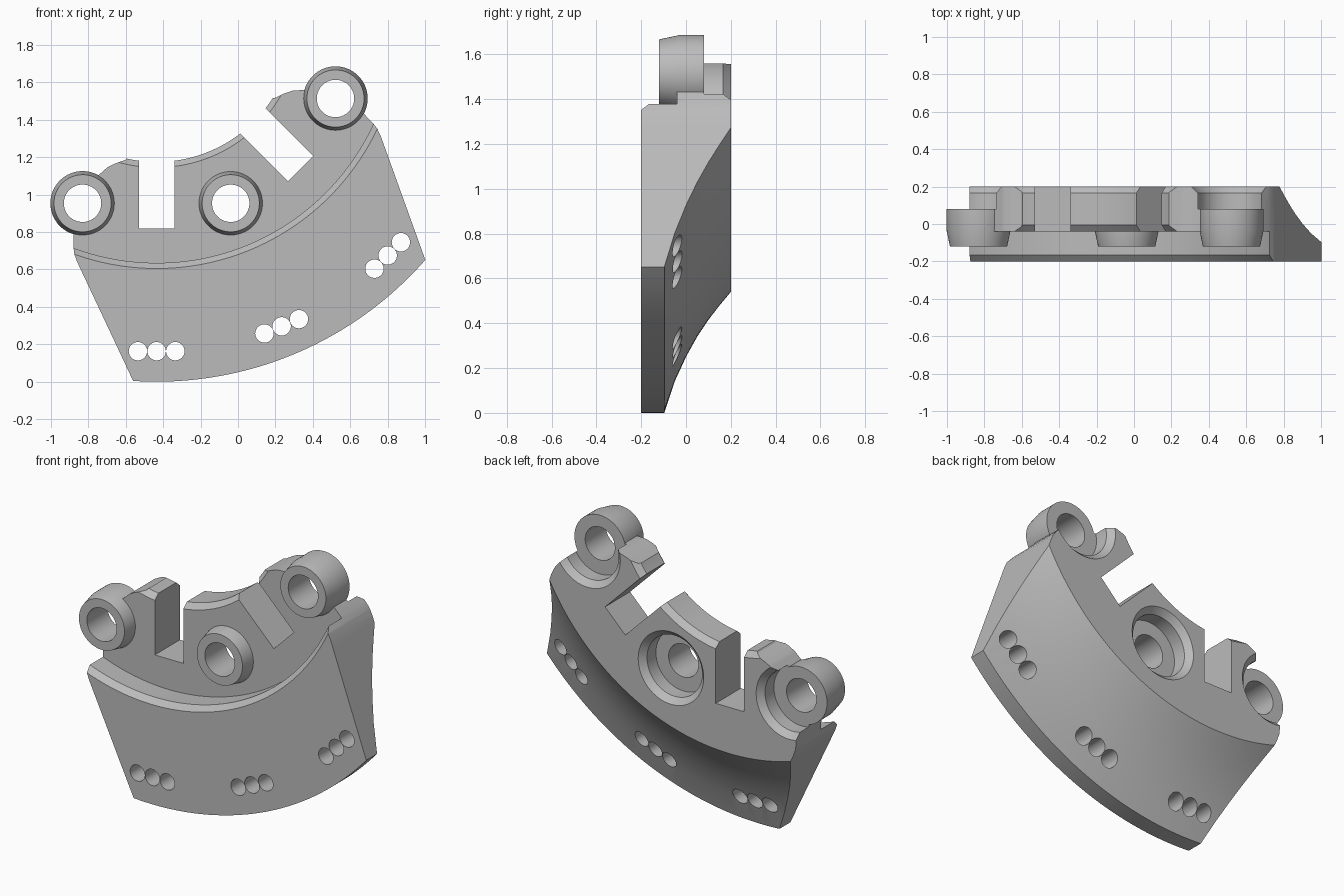
import bpy, bmesh
from math import sin, cos, radians

if "Cube" in bpy.data.objects:
    bpy.data.objects.remove(bpy.data.objects["Cube"])

CX, CZ = -0.435, 1.91      # centre of all the arcs
MID = -67.5                # direction of the mirror line
BOSS_R, HOLE_R = 1.035, 1.747

steel = bpy.data.materials.new("grey_metal")
steel.use_nodes = True
steel.diffuse_color = (0.5, 0.5, 0.5, 1)
steel.node_tree.nodes["Principled BSDF"].inputs["Base Color"].default_value = (0.5, 0.5, 0.5, 1)


def polar(r, a, side=0.0):
    """Point at radius r and angle a from the mirror line, shifted sideways."""
    t = radians(MID + a)
    return CX + r * cos(t) - side * sin(t), CZ + r * sin(t) + side * cos(t)


def make(name, bm):
    bmesh.ops.recalc_face_normals(bm, faces=bm.faces)
    me = bpy.data.meshes.new(name)
    bm.to_mesh(me)
    bm.free()
    me.materials.append(steel)
    ob = bpy.data.objects.new(name, me)
    bpy.context.collection.objects.link(ob)
    return ob


def lathe(name, profile, centre, start=0, end=360, steps=64):
    """Turn a closed (radius, y) profile about an axis along y."""
    bm = bmesh.new()
    full = end - start == 360
    rings = []
    for i in range(steps if full else steps + 1):
        t = radians(start + (end - start) * i / steps)
        rings.append([bm.verts.new((centre[0] + r * cos(t), y, centre[1] + r * sin(t)))
                      for r, y in profile])
    n = len(profile)
    for i in range(steps):
        a, b = rings[i], rings[(i + 1) % len(rings)]
        for j in range(n):
            k = (j + 1) % n
            bm.faces.new((a[j], a[k], b[k], b[j]))
    if not full:
        bm.faces.new(rings[0])
        bm.faces.new(rings[-1])
    return make(name, bm)


def prism(name, points, y0=-0.4, y1=0.4):
    """Extrude an (x, z) outline along y."""
    bm = bmesh.new()
    face = bm.faces.new([bm.verts.new((x, y0, z)) for x, z in points])
    out = bmesh.ops.extrude_face_region(bm, geom=[face])["geom"]
    bmesh.ops.translate(bm, vec=(0, y1 - y0, 0),
                        verts=[v for v in out if isinstance(v, bmesh.types.BMVert)])
    return make(name, bm)


def disc(name, centre, r, steps=32):
    return prism(name, [(centre[0] + r * cos(radians(360 * i / steps)),
                         centre[1] + r * sin(radians(360 * i / steps))) for i in range(steps)])


def cut(ob, tool, mode="DIFFERENCE"):
    mod = ob.modifiers.new("cut", "BOOLEAN")
    mod.operation, mod.solver, mod.object = mode, "EXACT", tool
    bpy.context.view_layer.update()
    old = ob.data
    ob.data = bpy.data.meshes.new_from_object(
        ob.evaluated_get(bpy.context.evaluated_depsgraph_get()))
    ob.modifiers.clear()
    bpy.data.meshes.remove(old)
    bpy.data.objects.remove(tool)


# Curved body: stepped front, chamfered inner rim, hollowed outer back
section = [(0.765, -0.04), (1.275, -0.04), (1.275, -0.165), (1.305, -0.2), (1.91, -0.2),
           (1.91, -0.097), (1.77, -0.05), (1.66, 0), (1.57, 0.05), (1.495, 0.1),
           (1.43, 0.15), (1.37, 0.2), (0.765, 0.2), (0.735, 0.165), (0.735, -0.005)]
body = lathe("curved_body", section, (CX, CZ), MID - 50, MID + 50, 100)

# Trim the ends to the mirrored outline
half = [(2.257, 21.5), (1.339, 41), (1.305, 42.2), (1.27, 43), (1.205, 44.2), (1.035, 45),
        (0.869, 43.75), (0.81, 41.6), (0.778, 39.3), (0.744, 35.6), (0.69, 33)]
outline = [polar(r, a) for r, a in half] + [polar(r, -a) for r, a in reversed(half)]
cut(body, prism("outline_tool", outline), "INTERSECT")

# Two radial slots
for a in (-22.5, 22.5):
    w = 0.0955
    cut(body, prism("slot_tool", [polar(0.5, a, -w), polar(1.09, a, -w),
                                  polar(1.09, a, w), polar(0.5, a, w)]))

# Three rows of three small holes
for a in (-22.5, 0, 22.5):
    for side in (-0.1, 0, 0.1):
        cut(body, disc("hole_tool", polar(HOLE_R, a, side), 0.0492))

# Boss seats with chamfered recesses at the back, then the ring bosses
seat = [(0.05, -0.4), (0.162, -0.4), (0.162, 0.08), (0.185, 0.08), (0.185, 0.165),
        (0.255, 0.235), (0.05, 0.235)]
ring = [(0.1, -0.12), (0.153, -0.12), (0.172, -0.03), (0.172, 0.08), (0.1, 0.08)]
parts = [body]
for name, a in (("right_boss", -45), ("middle_boss", 0), ("left_boss", 45)):
    centre = polar(BOSS_R, a)
    cut(body, lathe("seat_tool", seat, centre))
    cut(body, disc("bore_tool", centre, 0.1))
    parts.append(lathe(name, ring, centre))

bpy.ops.object.select_all(action="DESELECT")
for ob in parts:
    ob.select_set(True)
bpy.context.view_layer.objects.active = body
bpy.ops.object.shade_smooth_by_angle(angle=radians(20))
